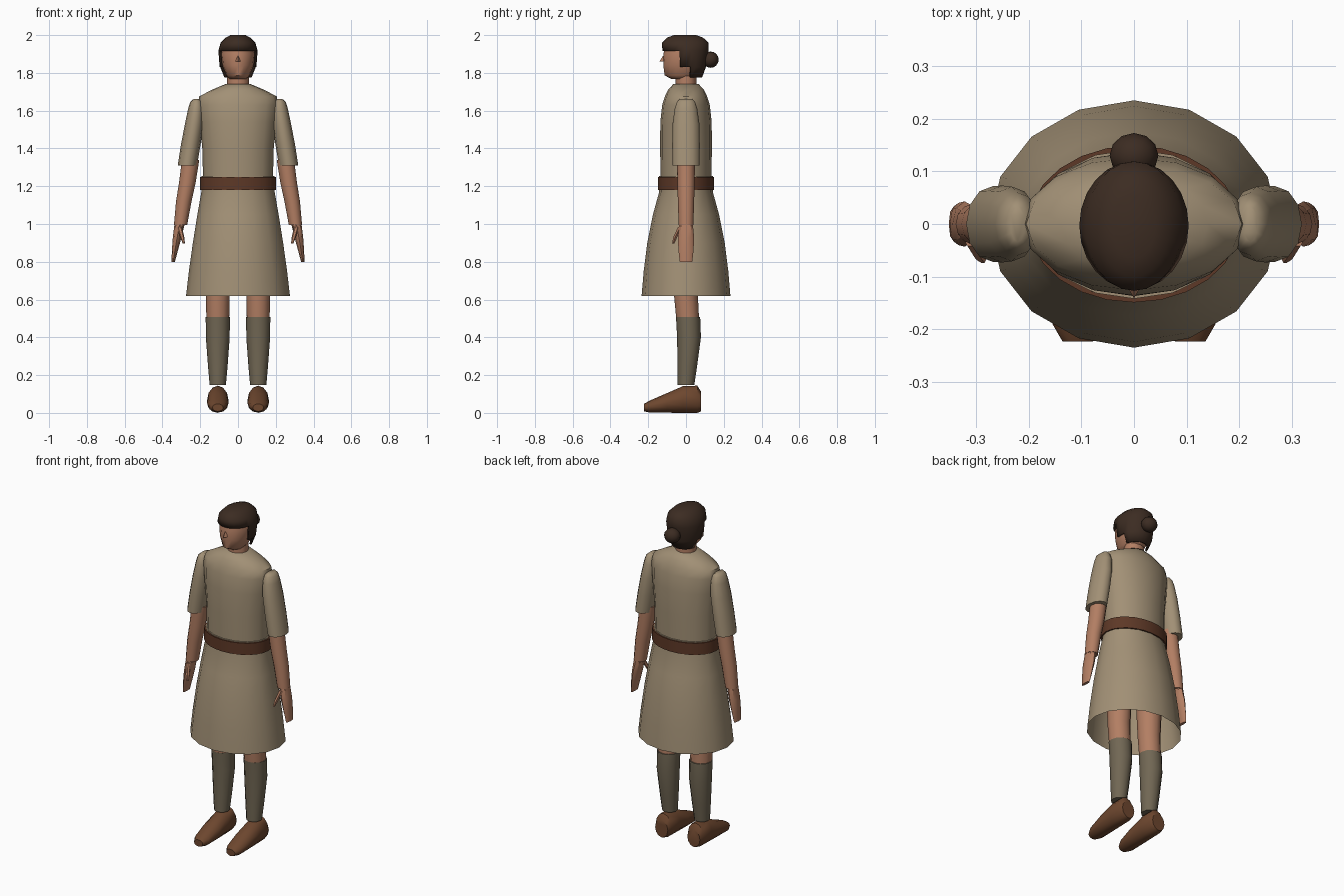
import bpy
import bmesh
from math import sin, cos, pi, radians

starter = bpy.data.objects.get("Cube")
if starter:
    bpy.data.objects.remove(starter)


def make_material(name, red, green, blue):
    material = bpy.data.materials.new(name)
    material.use_nodes = True
    colour = (red, green, blue, 1)
    material.diffuse_color = colour
    shader = material.node_tree.nodes["Principled BSDF"]
    shader.inputs["Base Color"].default_value = colour
    shader.inputs["Roughness"].default_value = 0.8
    return material


cloth = make_material("tan cloth", 0.36, 0.28, 0.18)
wool = make_material("olive wool", 0.165, 0.135, 0.088)
skin = make_material("skin", 0.45, 0.21, 0.125)
hair_brown = make_material("dark brown hair", 0.045, 0.025, 0.016)
belt_leather = make_material("belt leather", 0.11, 0.04, 0.02)
shoe_leather = make_material("shoe leather", 0.155, 0.063, 0.028)


def loft(name, material, rings, sides=16, along_y=False, cap_start=True,
         cap_end=True, side=1, keep=None, angle=40):
    """Skin elliptical rings given as (x, y, z, radius, second radius)."""
    bm = bmesh.new()
    loops = []
    for x, y, z, wide, deep in rings:
        loop = []
        for i in range(sides):
            turn = 2 * pi * i / sides
            u, v = wide * cos(turn), deep * sin(turn)
            point = (x + u, y, z + v) if along_y else (x + u, y + v, z)
            loop.append(bm.verts.new((point[0] * side, point[1], point[2])))
        loops.append(loop)
    for low, high in zip(loops, loops[1:]):
        for i in range(sides):
            j = (i + 1) % sides
            bm.faces.new((low[i], low[j], high[j], high[i]))
    if cap_start:
        bm.faces.new(loops[0])
    if cap_end:
        bm.faces.new(loops[-1])
    bmesh.ops.recalc_face_normals(bm, faces=bm.faces)
    if keep:
        unwanted = [f for f in bm.faces if not keep(f.calc_center_median())]
        bmesh.ops.delete(bm, geom=unwanted, context="FACES")
    mesh = bpy.data.meshes.new(name)
    bm.to_mesh(mesh)
    bm.free()
    mesh.materials.append(material)
    obj = bpy.data.objects.new(name, mesh)
    bpy.context.collection.objects.link(obj)
    smooth(obj, angle)
    return obj


def smooth(obj, angle=40):
    bpy.ops.object.select_all(action="DESELECT")
    bpy.context.view_layer.objects.active = obj
    obj.select_set(True)
    bpy.ops.object.shade_smooth_by_angle(angle=radians(angle))


# Tunic: bodice, flared open skirt and belt
loft("tunic_bodice", cloth, [
    (0, 0, 1.2, 0.184, 0.134), (0, 0, 1.4, 0.189, 0.137),
    (0, 0, 1.54, 0.203, 0.136), (0, 0, 1.63, 0.212, 0.126),
    (0, 0, 1.675, 0.205, 0.112), (0, 0, 1.71, 0.14, 0.095),
    (0, 0, 1.74, 0.068, 0.068)], angle=50)
loft("tunic_skirt", cloth, [
    (0, 0, 0.62, 0.275, 0.235), (0, 0, 0.75, 0.26, 0.224),
    (0, 0, 0.9, 0.239, 0.205), (0, 0, 1.05, 0.215, 0.175),
    (0, 0, 1.17, 0.194, 0.142), (0, 0, 1.253, 0.192, 0.142)],
    cap_start=False)
loft("belt", belt_leather, [
    (0, 0, 1.18, 0.2, 0.149), (0, 0, 1.25, 0.2, 0.149)], sides=24)

# Head, neck and nose
loft("neck", skin, [
    (0, 0, 1.7, 0.06, 0.055), (0, 0, 1.82, 0.056, 0.054)], sides=12)
loft("head", skin, [
    (0, -0.022, 1.767, 0.045, 0.055), (0, -0.018, 1.787, 0.062, 0.095),
    (0, -0.01, 1.84, 0.083, 0.11), (0, -0.008, 1.9, 0.09, 0.112),
    (0, -0.005, 1.965, 0.07, 0.095)], angle=50)
loft("nose", skin, [
    (0, -0.118, 1.86, 0.014, 0.023), (0, -0.118, 1.89, 0.002, 0.004)],
    sides=4, angle=20)


# Hair cap, cut away in steps around the face
def covered_by_hair(centre):
    if centre.z > 1.915:
        return True
    if centre.z > 1.83:
        return centre.y > -0.03
    return centre.y > 0.02


hair = loft("hair", hair_brown, [
    (0, 0, 1.775, 0.074, 0.085), (0, -0.003, 1.83, 0.097, 0.108),
    (0, -0.003, 1.917, 0.104, 0.122), (0, -0.004, 1.96, 0.092, 0.123),
    (0, -0.005, 1.986, 0.066, 0.096), (0, -0.005, 2, 0.04, 0.06)],
    sides=24, cap_start=False, keep=covered_by_hair, angle=60)
shell = hair.modifiers.new("thickness", "SOLIDIFY")
shell.thickness = 0.012
shell.offset = -1

bpy.ops.mesh.primitive_uv_sphere_add(segments=12, ring_count=8, radius=0.043,
                                     location=(0, 0.13, 1.87))
bun = bpy.context.object
bun.name = "hair_bun"
bun.scale.x = 1.08
bun.data.materials.append(hair_brown)
smooth(bun, 60)

# Limbs, built once for each side
for label, side in (("left", 1), ("right", -1)):
    loft(label + "_sleeve", cloth, [
        (0.268, 0, 1.31, 0.051, 0.072), (0.25, 0, 1.42, 0.052, 0.073),
        (0.232, 0, 1.53, 0.049, 0.071), (0.222, 0, 1.61, 0.042, 0.06),
        (0.221, 0, 1.647, 0.032, 0.048), (0.221, 0, 1.662, 0.014, 0.034)],
        sides=12, side=side, angle=50)
    loft(label + "_arm", skin, [
        (0.304, 0, 0.995, 0.035, 0.039), (0.287, 0, 1.12, 0.041, 0.043),
        (0.268, 0, 1.22, 0.044, 0.046), (0.251, 0, 1.34, 0.046, 0.047)],
        sides=12, side=side)
    loft(label + "_hand", skin, [
        (0.343, 0, 0.8, 0.009, 0.033), (0.334, 0, 0.86, 0.016, 0.04),
        (0.322, 0, 0.93, 0.023, 0.043), (0.309, 0, 1, 0.027, 0.036)],
        sides=8, side=side)
    loft(label + "_thumb", skin, [
        (0.287, -0.068, 0.897, 0.006, 0.007),
        (0.295, -0.057, 0.93, 0.011, 0.012),
        (0.31, -0.03, 0.985, 0.013, 0.014)], sides=6, side=side)
    loft(label + "_leg", skin, [
        (0.107, 0.01, 0.48, 0.06, 0.06), (0.107, 0, 0.62, 0.063, 0.063),
        (0.105, 0, 1, 0.078, 0.08)], sides=12, side=side)
    loft(label + "_stocking", wool, [
        (0.107, 0, 0.147, 0.043, 0.044), (0.107, 0.007, 0.25, 0.052, 0.052),
        (0.107, 0.016, 0.4, 0.063, 0.063), (0.107, 0.011, 0.508, 0.064, 0.064)],
        sides=12, side=side)
    loft(label + "_shoe", shoe_leather, [
        (0.107, 0.08, 0.06, 0.042, 0.052), (0.107, 0.06, 0.072, 0.052, 0.072),
        (0.107, -0.015, 0.071, 0.056, 0.071), (0.107, -0.1, 0.053, 0.057, 0.052),
        (0.107, -0.19, 0.034, 0.048, 0.032), (0.107, -0.223, 0.028, 0.029, 0.02)],
        sides=12, along_y=True, side=side)
